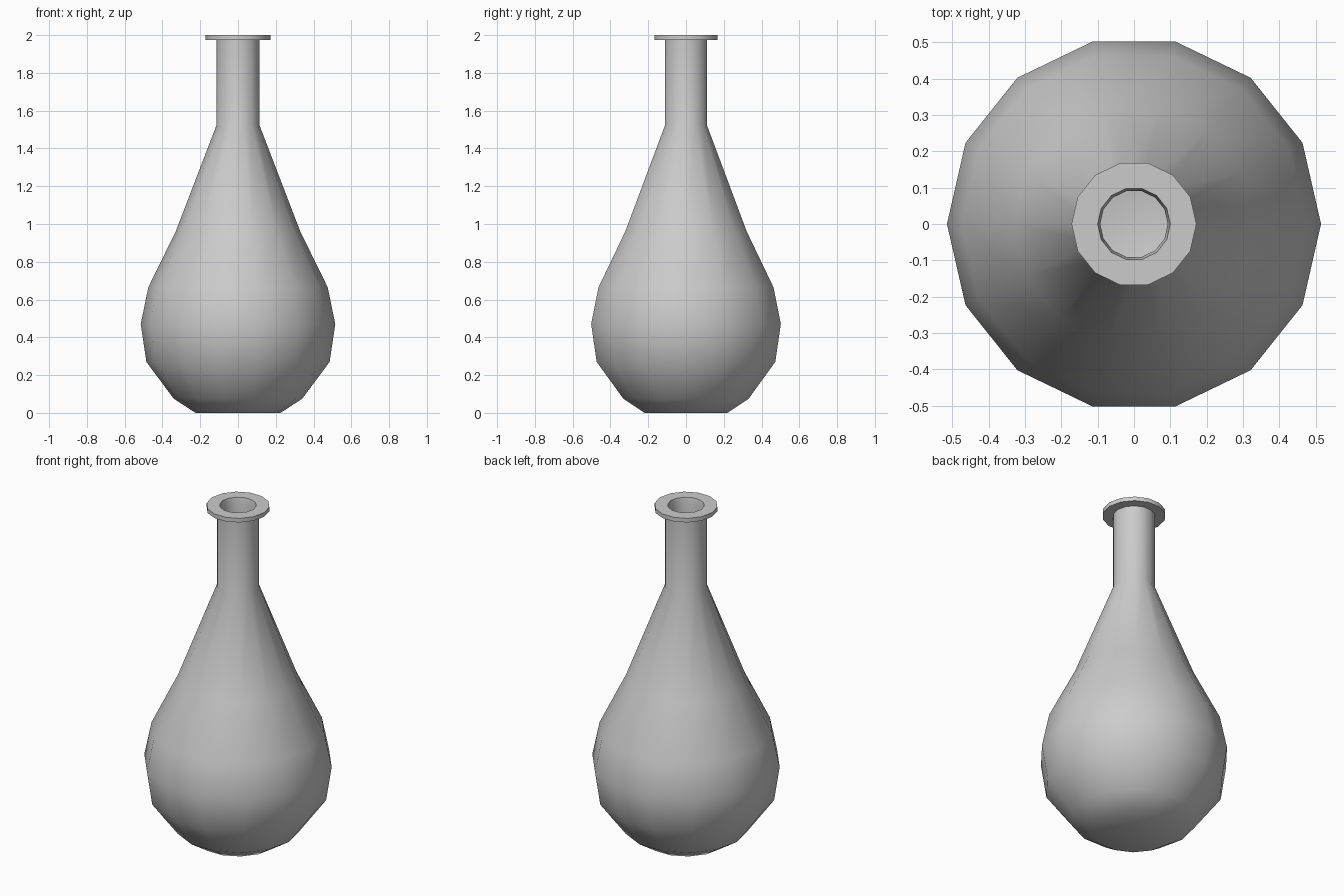
import bpy, bmesh, math

if "Cube" in bpy.data.objects:
    bpy.data.objects.remove(bpy.data.objects["Cube"])

SIDES = 14

# Outer wall from base to lip, then inner wall back down to the inside floor
outer = [(0.225, 0), (0.34, 0.075), (0.485, 0.27), (0.515, 0.47), (0.475, 0.665),
         (0.33, 0.96), (0.115, 1.52), (0.115, 1.975), (0.172, 1.975), (0.172, 2.0)]
inner = [(0.1, 2.0), (0.093, 1.96), (0.093, 1.52), (0.31, 0.955), (0.453, 0.66),
         (0.492, 0.47), (0.464, 0.28), (0.325, 0.093), (0.215, 0.022)]


def lathe(name, profile):
    bm = bmesh.new()
    rings = []
    for r, z in profile:
        rings.append([bm.verts.new((r * math.cos(math.tau * i / SIDES),
                                    r * math.sin(math.tau * i / SIDES), z))
                      for i in range(SIDES)])
    for a, b in zip(rings, rings[1:]):
        for i in range(SIDES):
            j = (i + 1) % SIDES
            bm.faces.new((a[i], a[j], b[j], b[i]))
    # Base and inside floor
    bm.faces.new(rings[0][::-1])
    bm.faces.new(rings[-1])
    bmesh.ops.recalc_face_normals(bm, faces=bm.faces)
    mesh = bpy.data.meshes.new(name)
    bm.to_mesh(mesh)
    bm.free()
    obj = bpy.data.objects.new(name, mesh)
    bpy.context.collection.objects.link(obj)
    return obj


# Hollow flask
flask = lathe("flask", outer + inner)
bpy.context.view_layer.objects.active = flask
flask.select_set(True)
bpy.ops.object.shade_smooth_by_angle(angle=math.radians(40))
